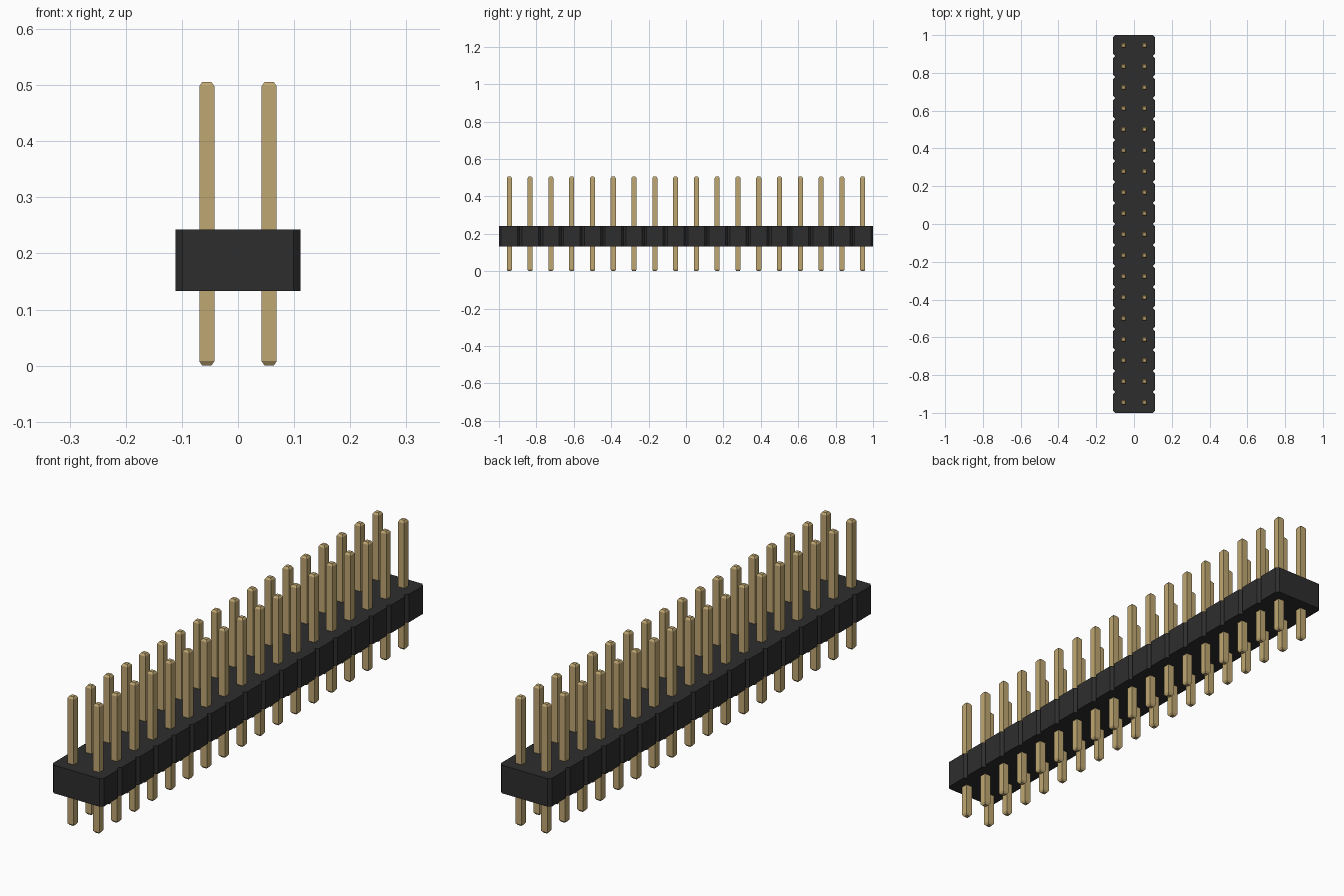
import bpy, bmesh

if "Cube" in bpy.data.objects:
    bpy.data.objects.remove(bpy.data.objects["Cube"], do_unlink=True)

ROWS = 18
PITCH = 2.0 / ROWS
HALF_X = PITCH            # housing is two pitches wide
CHAMFER = 0.012
BODY_Z = (0.133, 0.243)
PIN_HALF, TIP_HALF = 0.0135, 0.008
PIN_TOP, TIP_HEIGHT = 0.506, 0.008


def make_material(name, colour):
    mat = bpy.data.materials.new(name)
    mat.use_nodes = True
    mat.diffuse_color = colour
    bsdf = next(n for n in mat.node_tree.nodes if n.type == 'BSDF_PRINCIPLED')
    bsdf.inputs["Base Color"].default_value = colour
    return mat


def make_object(name, bm, mat):
    bmesh.ops.recalc_face_normals(bm, faces=bm.faces)
    mesh = bpy.data.meshes.new(name)
    bm.to_mesh(mesh)
    bm.free()
    mesh.materials.append(mat)
    obj = bpy.data.objects.new(name, mesh)
    bpy.context.collection.objects.link(obj)
    return obj


black = make_material("black plastic", (0.027, 0.027, 0.027, 1))
gold = make_material("gold metal", (0.53, 0.39, 0.17, 1))

# Housing: notched outline, one chamfered block per row, extruded upwards
side = []
for i in range(ROWS):
    y0, y1 = -1 + i * PITCH, -1 + (i + 1) * PITCH
    side += [(HALF_X - CHAMFER, y0), (HALF_X, y0 + CHAMFER), (HALF_X, y1 - CHAMFER)]
side.append((HALF_X - CHAMFER, 1.0))
outline = side + [(-x, y) for x, y in reversed(side)]
bm = bmesh.new()
base = bm.faces.new([bm.verts.new((x, y, BODY_Z[0])) for x, y in outline])
top = bmesh.ops.extrude_face_region(bm, geom=[base], use_keep_orig=True)
bmesh.ops.translate(bm, vec=(0, 0, BODY_Z[1] - BODY_Z[0]),
                    verts=[g for g in top["geom"] if isinstance(g, bmesh.types.BMVert)])
make_object("housing", bm, black)

# Pin: square bar with tapered tips at both ends
bm = bmesh.new()
levels = [(0, TIP_HALF), (TIP_HEIGHT, PIN_HALF),
          (PIN_TOP - TIP_HEIGHT, PIN_HALF), (PIN_TOP, TIP_HALF)]
rings = [[bm.verts.new((sx * h, sy * h, z))
          for sx, sy in ((-1, -1), (1, -1), (1, 1), (-1, 1))] for z, h in levels]
for low, high in zip(rings, rings[1:]):
    for k in range(4):
        n = (k + 1) % 4
        bm.faces.new((low[k], low[n], high[n], high[k]))
bm.faces.new(rings[0][::-1])
bm.faces.new(rings[-1])
pin = make_object("pin", bm, gold)

# Two columns of pins sharing one mesh
pin_mesh = pin.data
bpy.data.objects.remove(pin, do_unlink=True)
for label, x in (("right", -PITCH / 2), ("left", PITCH / 2)):
    for i in range(ROWS):
        obj = bpy.data.objects.new(f"{label}_pin_{i + 1}", pin_mesh)
        obj.location = (x, -1 + (i + 0.5) * PITCH, 0)
        bpy.context.collection.objects.link(obj)
